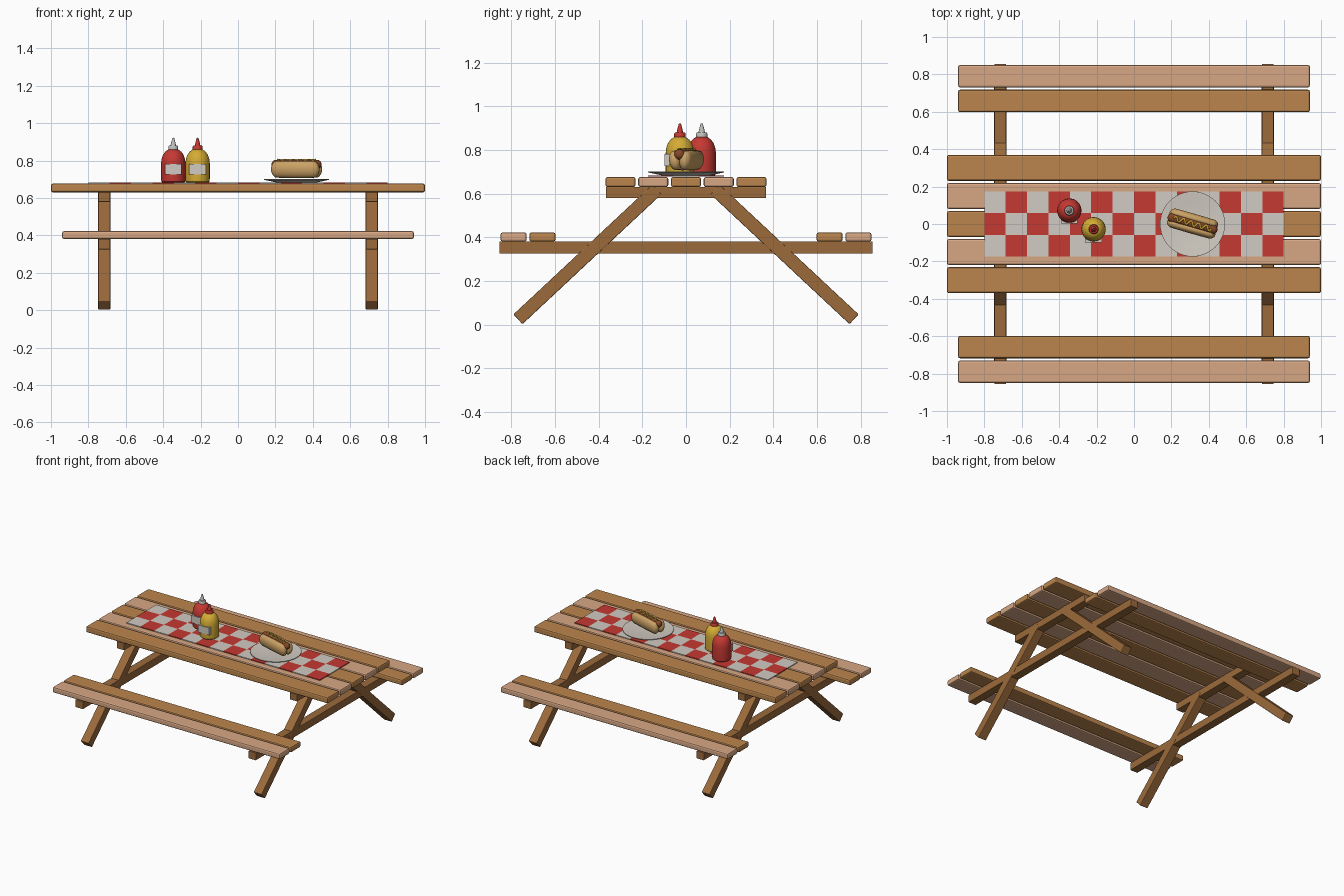
import bpy, bmesh, math
from mathutils import Matrix, Vector

if "Cube" in bpy.data.objects:
    bpy.data.objects.remove(bpy.data.objects["Cube"])


def mat(name, r, g, b):
    m = bpy.data.materials.new(name)
    m.diffuse_color = (r, g, b, 1)
    m.use_nodes = True
    m.node_tree.nodes["Principled BSDF"].inputs["Base Color"].default_value = m.diffuse_color
    return m


WOOD = mat("warm_wood", 0.50, 0.235, 0.075)
PALE = mat("pale_wood", 0.68, 0.39, 0.235)
DARK = mat("dark_wood", 0.33, 0.145, 0.045)
RED = mat("red", 0.56, 0.04, 0.032)
WHITE = mat("off_white", 0.64, 0.60, 0.54)
YELLOW = mat("yellow", 0.66, 0.41, 0.035)
BUN = mat("bun_tan", 0.60, 0.36, 0.13)
MEAT = mat("sausage_brown", 0.24, 0.065, 0.02)
GREY = mat("light_grey", 0.52, 0.52, 0.50)


def add(name, bm, *mats):
    bmesh.ops.recalc_face_normals(bm, faces=bm.faces)
    me = bpy.data.meshes.new(name)
    bm.to_mesh(me)
    bm.free()
    ob = bpy.data.objects.new(name, me)
    bpy.context.collection.objects.link(ob)
    for m in mats:
        me.materials.append(m)
    return ob


def smooth(ob, angle=40):
    bpy.ops.object.select_all(action='DESELECT')
    ob.select_set(True)
    bpy.context.view_layer.objects.active = ob
    bpy.ops.object.shade_smooth_by_angle(angle=math.radians(angle))


def box(name, loc, size, m, bevel=0.0, tilt=0.0):
    bm = bmesh.new()
    bmesh.ops.create_cube(bm, size=1)
    bmesh.ops.scale(bm, vec=size, verts=bm.verts)
    ob = add(name, bm, m)
    ob.location = loc
    ob.rotation_euler.x = tilt
    if bevel:
        b = ob.modifiers.new("bevel", 'BEVEL')
        b.width, b.segments = bevel, 2
    return ob


def lathe(name, profile, loc, m, n=32):
    """Spin (radius, height) pairs around z."""
    bm = bmesh.new()
    vs = [bm.verts.new((r, 0, z)) for r, z in profile]
    es = [bm.edges.new(p) for p in zip(vs, vs[1:])]
    bmesh.ops.spin(bm, geom=vs + es, cent=(0, 0, 0), axis=(0, 0, 1),
                   angle=math.tau, steps=n)
    bmesh.ops.remove_doubles(bm, verts=bm.verts, dist=1e-5)
    ob = add(name, bm, m)
    ob.location = loc
    smooth(ob)
    return ob


def capsule(name, length, ry, rz, cap, m, place):
    """Rounded bar along x, placed by a matrix."""
    bm = bmesh.new()
    bmesh.ops.create_uvsphere(bm, u_segments=20, v_segments=12, radius=1)
    bmesh.ops.rotate(bm, matrix=Matrix.Rotation(math.pi / 2, 3, 'Y'), verts=bm.verts)
    straight = length / 2 - cap
    for v in bm.verts:
        side = 0 if abs(v.co.x) < 1e-4 else math.copysign(straight, v.co.x)
        v.co = Vector((v.co.x * cap + side, v.co.y * ry, v.co.z * rz))
    ob = add(name, bm, m)
    ob.matrix_world = place
    smooth(ob, 60)
    return ob


# Table top planks
for i in range(5):
    box(f"table_plank_{i + 1}", (0, -0.30 + 0.15 * i, 0.653), (2, 0.138, 0.046),
        PALE if i % 2 else WOOD, 0.01)

# Bench planks, pale ones outside
for s in (-1, 1):
    side = "front" if s < 0 else "back"
    box(f"{side}_bench_inner_plank", (0, s * 0.658, 0.401), (1.88, 0.12, 0.042), WOOD, 0.01)
    box(f"{side}_bench_outer_plank", (0, s * 0.79, 0.401), (1.88, 0.12, 0.042), PALE, 0.01)

# Trestles: crossbeams and splayed legs
for x in (-0.715, 0.715):
    end = "left" if x < 0 else "right"
    box(f"{end}_top_beam", (x, 0, 0.605), (0.062, 0.735, 0.052), DARK, 0.003)
    box(f"{end}_bench_beam", (x, 0, 0.353), (0.062, 1.71, 0.056), DARK, 0.003)
    for s in (-1, 1):
        foot, top = Vector((x, s * 0.77, 0.024)), Vector((x, s * 0.133, 0.619))
        d = top - foot
        box(f"{end}_{'front' if s < 0 else 'back'}_leg", (foot + top) / 2,
            (0.066, d.length, 0.061), DARK, 0.004, math.atan2(d.z, d.y))

# Checked table runner
COLS, ROWS, LX, LY = 14, 3, 1.6, 0.35
bm = bmesh.new()
bmesh.ops.create_grid(bm, x_segments=COLS, y_segments=ROWS, size=0.5)
bmesh.ops.scale(bm, vec=(LX, LY, 1), verts=bm.verts)
for f in bm.faces:
    c = f.calc_center_median()
    i = int((c.x / LX + 0.5) * COLS)
    j = int((c.y / LY + 0.5) * ROWS)
    f.material_index = (i + j) % 2
runner = add("checked_runner", bm, WHITE, RED)
runner.location.z = 0.683
sol = runner.modifiers.new("thickness", 'SOLIDIFY')
sol.thickness, sol.offset = 0.006, -1

# Plate with flared rim
lathe("plate", [(0, 0), (0.11, 0), (0.174, 0.014), (0.174, 0.018),
                (0.165, 0.018), (0.115, 0.009), (0, 0.009)],
      (0.313, 0, 0.683), WHITE, 48)

# Hot dog
turn = Matrix.Translation((0.313, 0.002, 0)) @ Matrix.Rotation(math.radians(-16), 4, 'Z')
for s in (-1, 1):
    capsule(f"{'front' if s < 0 else 'back'}_bun_half", 0.268, 0.028, 0.046, 0.035, BUN,
            turn @ Matrix.Translation((0, s * 0.025, 0.752))
            @ Matrix.Rotation(math.radians(-8 * s), 4, 'X'))
capsule("sausage", 0.276, 0.025, 0.025, 0.024, MEAT, turn @ Matrix.Translation((0, 0, 0.779)))

# Wavy mustard line
cu = bpy.data.curves.new("mustard_line", 'CURVE')
cu.dimensions = '3D'
cu.bevel_depth, cu.bevel_resolution = 0.0055, 2
cu.use_fill_caps = True
N = 48
sp = cu.splines.new('POLY')
sp.points.add(N)
for k, p in enumerate(sp.points):
    t = k / N
    y = 0.012 * math.sin(t * math.tau * 5)
    p.co = (-0.105 + 0.21 * t, y, 0.779 + math.sqrt(0.025 ** 2 - y * y), 1)
cu.materials.append(YELLOW)
line = bpy.data.objects.new("mustard_line", cu)
bpy.context.collection.objects.link(line)
line.matrix_world = turn
bpy.ops.object.select_all(action='DESELECT')
line.select_set(True)
bpy.context.view_layer.objects.active = line
bpy.ops.object.convert(target='MESH')
smooth(bpy.context.object, 60)

# Squeeze bottles with nozzle caps and labels
for name, x, y, body, cap in (("ketchup", -0.346, 0.072, RED, GREY),
                              ("mustard", -0.216, -0.028, YELLOW, RED)):
    base = (x, y, 0.682)
    lathe(f"{name}_bottle",
          [(0, 0), (0.058, 0), (0.064, 0.006), (0.065, 0.02), (0.065, 0.105),
           (0.062, 0.128), (0.055, 0.148), (0.043, 0.165), (0.028, 0.176), (0, 0.178)],
          base, body)
    lathe(f"{name}_cap",
          [(0, 0.172), (0.026, 0.172), (0.026, 0.193), (0.023, 0.197), (0.015, 0.198),
           (0.012, 0.212), (0.005, 0.238), (0, 0.240)], base, cap, 24)
    box(f"{name}_label", (x, y - 0.058, 0.753), (0.09, 0.024, 0.055), WHITE)
